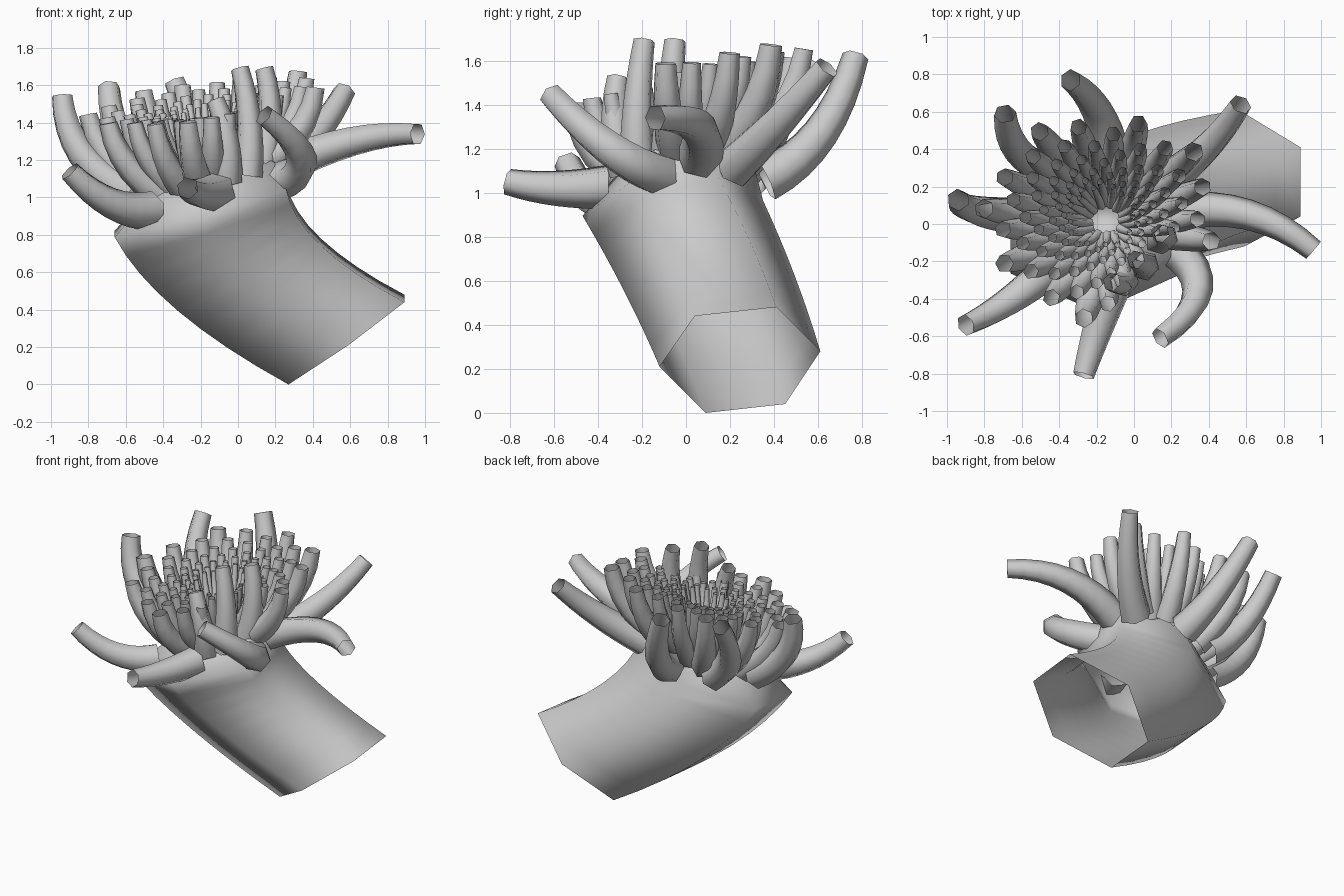
import bpy, bmesh, math
from mathutils import Vector as V

if "Cube" in bpy.data.objects:
    bpy.data.objects.remove(bpy.data.objects["Cube"])


def bezier(a, c, b, t):
    return a * (1 - t) ** 2 + c * 2 * t * (1 - t) + b * t * t


def loft(bm, rings, close=False):
    rows = [[bm.verts.new(p) for p in r] for r in rings]
    n = len(rows[0])
    for p, q in zip(rows, rows[1:]):
        for i in range(n):
            bm.faces.new((p[i], p[(i + 1) % n], q[(i + 1) % n], q[i]))
    if close:
        bm.faces.new(rows[-1])


def finish(bm, name, angle):
    bmesh.ops.recalc_face_normals(bm, faces=bm.faces)
    me = bpy.data.meshes.new(name)
    bm.to_mesh(me)
    bm.free()
    ob = bpy.data.objects.new(name, me)
    bpy.context.collection.objects.link(ob)
    bpy.ops.object.select_all(action='DESELECT')
    ob.select_set(True)
    bpy.context.view_layer.objects.active = ob
    bpy.ops.object.shade_smooth_by_angle(angle=math.radians(angle))


def tentacle(bm, base, mid, tip, r0, r1, steps=7):
    # six-sided tapering tube that passes through mid
    a, m, b = V(base), V(mid), V(tip)
    c = m * 2 - (a + b) / 2
    rings = []
    for k in range(steps + 1):
        t = k / steps
        p = bezier(a, c, b, t)
        d = ((c - a) * (1 - t) + (b - c) * t).normalized()
        u = d.orthogonal().normalized() if k == 0 else (u - d * u.dot(d)).normalized()
        w = d.cross(u)
        r = r0 + (r1 - r0) * t
        rings.append([p + (u * math.cos(j * math.pi / 3) + w * math.sin(j * math.pi / 3)) * r
                      for j in range(6)])
    loft(bm, rings)


# Leaning six-sided body, open at the foot
foot = [V(p) for p in ((.89, .41, .48), (.56, .61, .28), (.26, .45, .04),
                       (.27, .09, .0), (.59, -.12, .21), (.89, .04, .44))]
foot_c, bend, top_c = V((.575, .245, .245)), V((-.07, .12, .59)), V((-.2, -.06, .93))


def hexring(c, s):
    return [c + (V((.53, 0, .145)) * math.cos(a) + V((0, .41, .035)) * math.sin(a)) * s
            for a in [math.radians(30 + 60 * k) for k in range(6)]]


top = hexring(top_c, 1)
rings = []
for k in range(9):
    t = k / 8
    c = bezier(foot_c, bend, top_c, t)
    rings.append([c + (f - foot_c).lerp(g - top_c, t) for f, g in zip(foot, top)])
# Shoulder, mouth disc and shallow throat
for c, s in (((-.14, -.01, 1.09), .78), ((-.15, .03, 1.19), .5),
             ((-.16, .04, 1.22), .28), ((-.16, .05, 1.1), .2)):
    rings.append(hexring(V(c), s))
bm = bmesh.new()
loft(bm, rings, True)
finish(bm, "body", 89)

# Spiral crown of tentacles, growing from the mouth outwards
bm = bmesh.new()
N = 108
for i in range(N):
    t = i / (N - 1)
    r = .16 * math.exp(1.36 * t)
    ang = i * math.radians(137.508)
    ca, sa = math.cos(ang), math.sin(ang)
    if r > .33 and -68 < math.degrees(math.atan2(sa, ca)) < -20:
        continue
    x, y = r * ca * 1.03, r * sa * .92
    tip = V((-.17 + x, .04 + y, 1.45 + .08 * t + .15 * x + .2 * y))
    base = V((-.15 + x * .5, .02 + y * .5, 1.19 - .09 * t + .14 * x + .06 * y))
    mid = (base + tip) / 2 + V((x, y, -.4 * r)) * .09
    tentacle(bm, base, mid, tip, r * .15, r * .085, 5)
# Upright tentacles on the front right
for b, m, e in (((.12, -.08, 1.15), (.17, -.07, 1.42), (.14, -.05, 1.69)),
                ((.05, -.22, 1.12), (.06, -.22, 1.4), (.01, -.19, 1.69)),
                ((-.06, -.27, 1.1), (-.06, -.32, 1.3), (-.12, -.31, 1.52))):
    tentacle(bm, b, m, e, .085, .05)
finish(bm, "crown_tentacles", 70)

# Long outer tentacles
bm = bmesh.new()
for b, m, e in (((.22, .06, 1.16), (.61, .05, 1.3), (.96, -.14, 1.34)),
                ((.2, -.12, 1.08), (.34, -.36, 1.21), (.14, -.61, 1.44)),
                ((-.11, -.32, 1.03), (-.2, -.58, 1.02), (-.27, -.81, 1.05)),
                ((-.46, -.25, .93), (-.68, -.42, .97), (-.9, -.54, 1.14)),
                ((-.58, .04, 1.02), (-.84, .07, 1.24), (-.94, .13, 1.54)),
                ((-.4, .26, 1.04), (-.61, .38, 1.27), (-.69, .59, 1.59)),
                ((-.12, .36, 1.06), (-.2, .61, 1.27), (-.34, .77, 1.62)),
                ((.17, .22, 1.12), (.4, .42, 1.32), (.57, .64, 1.57))):
    tentacle(bm, b, m, e, .105, .06, 8)
finish(bm, "outer_tentacles", 70)
